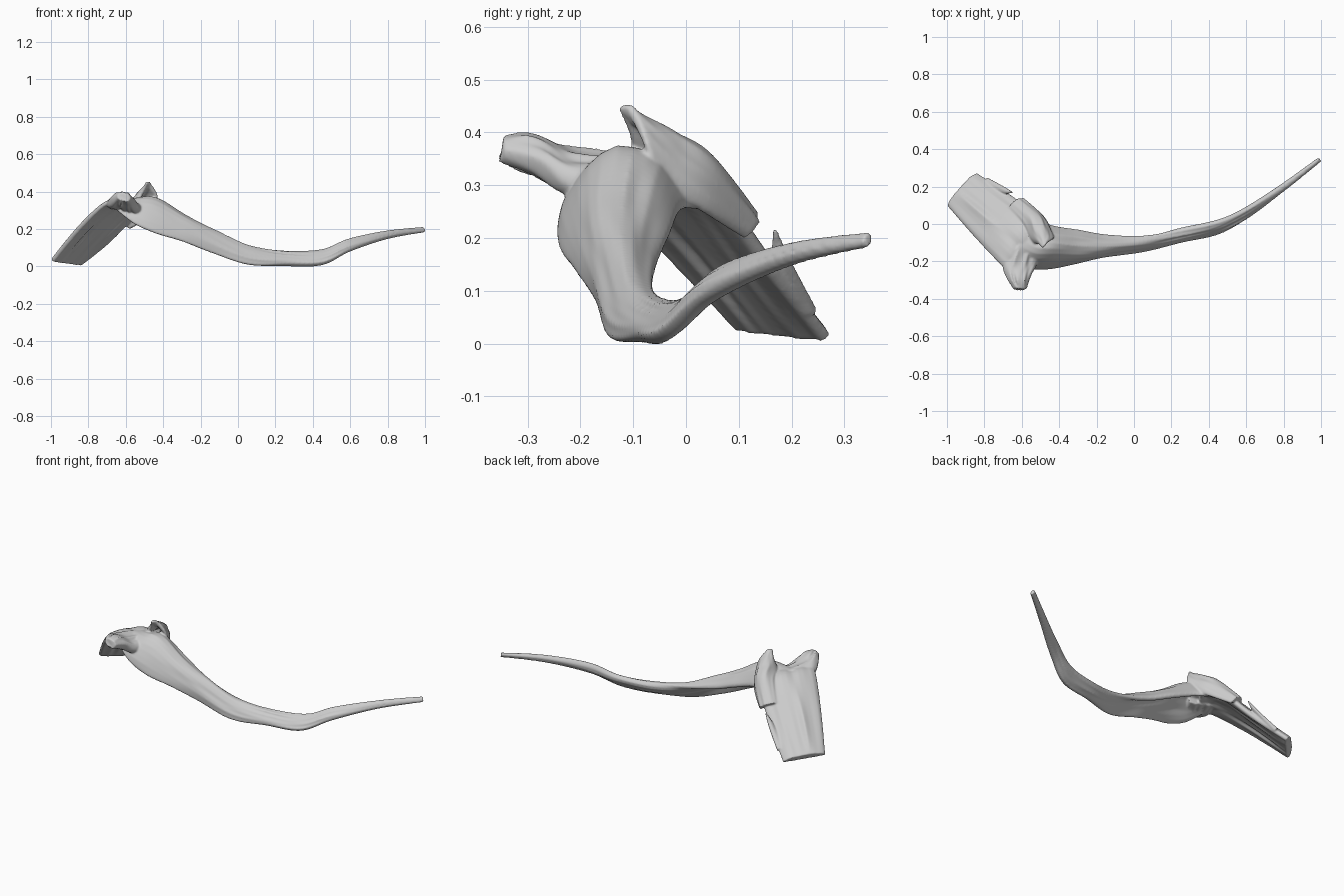
import bpy, bmesh, math
from mathutils import Vector, noise

RING, STEPS = 32, 9


def spline(p0, p1, p2, p3, t):
    return 0.5 * (2 * p1 + (p2 - p0) * t + (2 * p0 - 5 * p1 + 4 * p2 - p3) * t * t
                  + (3 * p1 - p0 - 3 * p2 + p3) * t ** 3)


def blade(bm, stations):
    """Curved strip: each station is front edge, crest, back edge, half thickness."""
    rows = [[Vector(p) for p in s[:3]] + [Vector((s[3], 0, 0))] for s in stations]
    n = len(rows)
    path = []
    for i in range(n - 1):
        quad = [rows[max(0, min(n - 1, i + k))] for k in (-1, 0, 1, 2)]
        for j in range(STEPS + (i == n - 2)):
            path.append([spline(*(q[k] for q in quad), j / STEPS) for k in range(4)])
    rings = []
    for i, (f, c, b, th) in enumerate(path):
        along = (path[min(i + 1, len(path) - 1)][1] - path[max(i - 1, 0)][1]).normalized()
        ring = []
        for k in range(RING):
            a = 2 * math.pi * k / RING
            u = math.cos(a)
            mid = f * (u * (u - 1) / 2) + c * (1 - u * u) + b * (u * (u + 1) / 2)
            tangent = f * (u - 0.5) - c * (2 * u) + b * (u + 0.5)
            normal = tangent.cross(along).normalized()
            # long fibrous grain along the strip
            grain = 1 + 0.4 * noise.noise(Vector((u * 5, math.sin(a), i * 0.07)))
            s = math.sin(a)
            lift = math.copysign(abs(s) ** 0.6, s) * th.x * grain
            ring.append(bm.verts.new(mid + normal * lift))
        rings.append(ring)
    for r, q in zip(rings, rings[1:]):
        for k in range(RING):
            m = (k + 1) % RING
            bm.faces.new((r[k], r[m], q[m], q[k]))
    bm.faces.new(rings[0][::-1])
    bm.faces.new(rings[-1])


bm = bmesh.new()

# long curved arm, from slender tip to broad root
blade(bm, [
    ((1.0, .340, .183), (.995, .346, .197), (.985, .350, .209), .010),
    ((.80, .188, .147), (.80, .20, .17), (.80, .215, .188), .017),
    ((.60, .04, .08), (.60, .06, .115), (.60, .09, .14), .022),
    ((.45, -.045, .01), (.45, -.015, .05), (.45, .02, .085), .022),
    ((.25, -.09, .006), (.25, -.06, .045), (.25, -.025, .075), .024),
    ((.05, -.143, .010), (.05, -.105, .085), (.05, -.065, .09), .022),
    ((-.15, -.165, .075), (-.15, -.13, .18), (-.15, -.06, .14), .022),
    ((-.30, -.205, .133), (-.30, -.135, .26), (-.30, -.035, .20), .022),
    ((-.44, -.235, .175), (-.44, -.125, .345), (-.44, -.012, .25), .022),
    ((-.56, -.235, .23), (-.53, -.12, .345), (-.51, .03, .255), .022),
    ((-.67, -.21, .32), (-.60, -.08, .335), (-.55, .07, .25), .022),
])
# broad sloping plate
blade(bm, [
    ((-.995, .095, .03), (-.925, .18, .033), (-.838, .27, .010), .025),
    ((-.85, -.07, .20), (-.78, .06, .195), (-.685, .17, .13), .026),
    ((-.72, -.21, .325), (-.63, -.06, .325), (-.54, .065, .28), .025),
    ((-.65, -.27, .345), (-.57, -.15, .325), (-.48, -.01, .345), .024),
])
# blunt knob at the bend
blade(bm, [
    ((-.645, -.345, .38), (-.61, -.352, .372), (-.575, -.347, .36), .022),
    ((-.68, -.29, .35), (-.615, -.30, .36), (-.555, -.28, .335), .034),
    ((-.70, -.22, .325), (-.61, -.22, .335), (-.53, -.225, .29), .034),
    ((-.66, -.12, .325), (-.58, -.12, .325), (-.50, -.14, .30), .03),
])
# jagged crest rising beside the knob and running down the plate edge
blade(bm, [
    ((-.49, -.128, .447), (-.482, -.117, .453), (-.47, -.10, .45), .007),
    ((-.51, -.108, .40), (-.48, -.085, .42), (-.43, -.075, .37), .013),
    ((-.55, -.09, .345), (-.50, -.025, .388), (-.45, -.04, .30), .018),
    ((-.59, .0, .32), (-.53, .04, .343), (-.49, .03, .25), .018),
    ((-.67, .08, .245), (-.62, .125, .235), (-.58, .11, .20), .016),
])
# splinter on the plate edge
blade(bm, [
    ((-.652, .165, .217), (-.65, .168, .216), (-.648, .172, .214), .005),
    ((-.70, .165, .155), (-.70, .185, .155), (-.69, .195, .15), .010),
    ((-.80, .215, .06), (-.79, .23, .06), (-.78, .245, .055), .014),
])

bmesh.ops.recalc_face_normals(bm, faces=bm.faces)
mesh = bpy.data.meshes.new("weathered_branch")
bm.to_mesh(mesh)
bm.free()
branch = bpy.data.objects.new("weathered_branch", mesh)
bpy.context.collection.objects.link(branch)

# fuse the parts into one skin and soften the joins
fuse = branch.modifiers.new("fuse", 'REMESH')
fuse.mode = 'VOXEL'
fuse.voxel_size = 0.005
fuse.use_smooth_shade = True
soft = branch.modifiers.new("soften", 'SMOOTH')
soft.factor = 0.5
soft.iterations = 6
